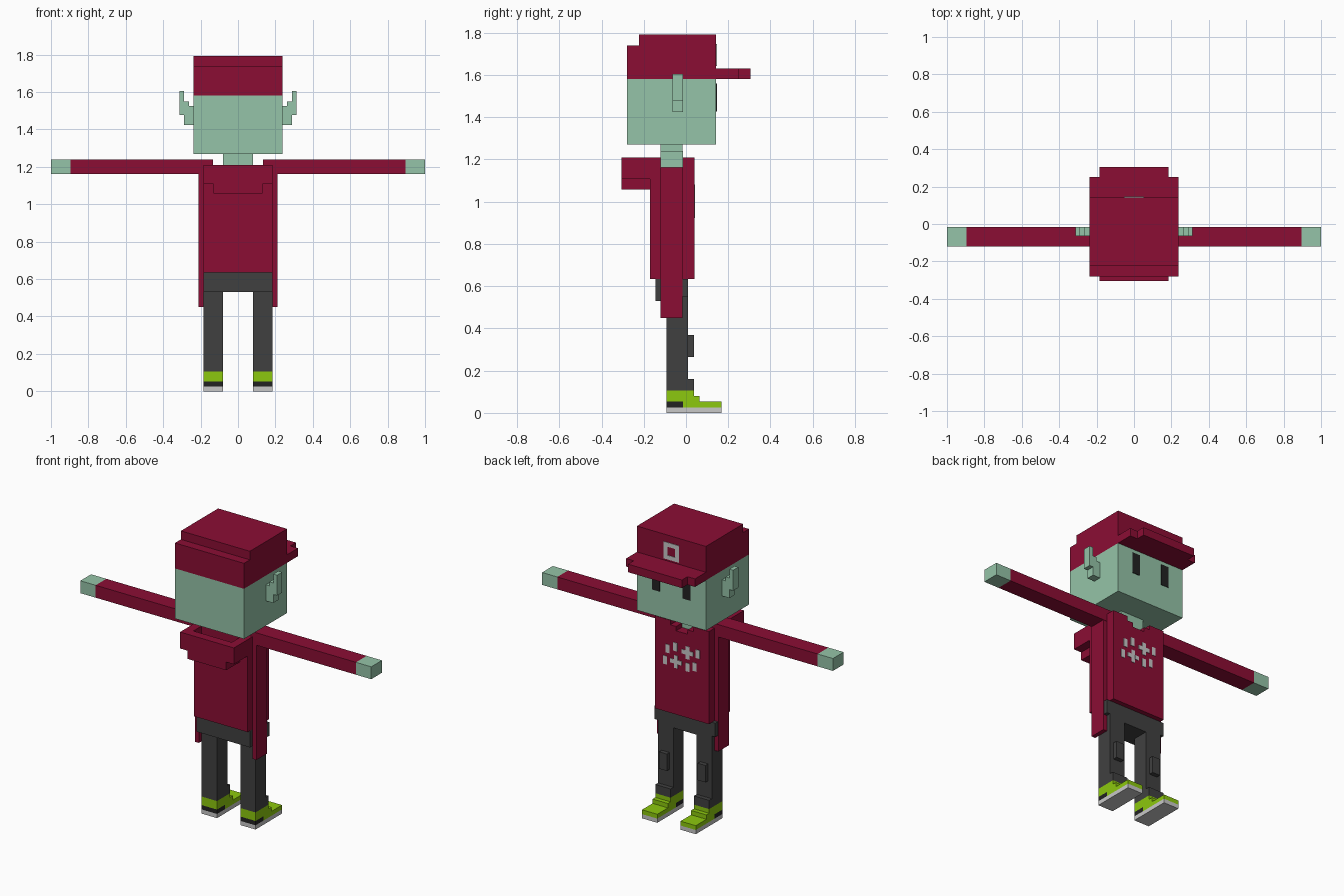
import bpy, bmesh


def srgb(h):
    out = []
    for i in (0, 2, 4):
        c = int(h[i:i + 2], 16) / 255
        out.append(c / 12.92 if c <= 0.04045 else ((c + 0.055) / 1.055) ** 2.4)
    return (*out, 1)


def material(name, h):
    m = bpy.data.materials.new(name)
    m.diffuse_color = srgb(h)
    return m


RED = material("maroon cloth", "8B0D34")
SKIN = material("pale green skin", "95C4A8")
GREY = material("charcoal trousers", "404040")
LIME = material("lime shoe", "8CC80E")
PALE = material("pale grey", "C8C8C8")
BLACK = material("near black", "222222")


def part(name, mat, *boxes, mirror=False):
    """One object from boxes (x0, x1, y0, y1, z0, z1), optionally mirrored in x."""
    boxes = list(boxes)
    if mirror:
        boxes += [(-b[1], -b[0], *b[2:]) for b in boxes]
    bm = bmesh.new()
    for x0, x1, y0, y1, z0, z1 in boxes:
        vs = bmesh.ops.create_cube(bm, size=1)["verts"]
        for v in vs:
            v.co = (x0 if v.co.x < 0 else x1,
                    y0 if v.co.y < 0 else y1,
                    z0 if v.co.z < 0 else z1)
    me = bpy.data.meshes.new(name)
    bm.to_mesh(me)
    bm.free()
    me.materials.append(mat)
    ob = bpy.data.objects.new(name, me)
    bpy.context.collection.objects.link(ob)
    return ob


# Head, ears and neck
HX = 0.237
part("head", SKIN, (-HX, HX, -0.28, 0.143, 1.27, 1.582))
part("ears", SKIN,
     (HX, 0.262, -0.065, -0.015, 1.425, 1.525),
     (0.262, 0.288, -0.065, -0.015, 1.425, 1.55),
     (0.288, 0.314, -0.065, -0.015, 1.478, 1.605), mirror=True)
part("neck", SKIN, (-0.08, 0.08, -0.12, -0.017, 1.1, 1.27))
part("eyes", BLACK, (0.079, 0.132, 0.143, 0.146, 1.428, 1.56), mirror=True)

# Cap with stepped back and brim
part("cap", RED,
     (-HX, HX, -0.28, 0.143, 1.582, 1.74),
     (-HX, HX, -0.222, 0.143, 1.74, 1.793))
part("brim", RED,
     (-HX, HX, 0.143, 0.25, 1.582, 1.632),
     (-0.185, 0.185, 0.25, 0.305, 1.582, 1.632))
part("cap_patch", PALE,
     (-0.053, 0.053, 0.143, 0.146, 1.722, 1.748),
     (-0.053, 0.053, 0.143, 0.146, 1.643, 1.669),
     (-0.053, -0.026, 0.143, 0.146, 1.669, 1.722),
     (0.026, 0.053, 0.143, 0.146, 1.669, 1.722))

# Torso with stepped neckline
part("torso", RED,
     (-0.185, 0.185, -0.17, 0.04, 0.635, 1.13),
     (-0.185, -0.08, -0.17, 0.04, 1.13, 1.21),
     (0.08, 0.185, -0.17, 0.04, 1.13, 1.21),
     (-0.08, 0.08, -0.17, -0.12, 1.13, 1.21),
     (-0.08, -0.04, -0.017, 0.04, 1.13, 1.182),
     (0.04, 0.08, -0.017, 0.04, 1.13, 1.182),
     (-0.04, 0.04, -0.017, 0.04, 1.13, 1.155))

# Open hood hanging behind the shoulders
part("hood", RED,
     (-0.132, 0.132, -0.305, -0.17, 1.057, 1.11),
     (-0.132, 0.132, -0.305, -0.25, 1.11, 1.21),
     (-0.185, -0.132, -0.305, -0.17, 1.108, 1.21),
     (0.132, 0.185, -0.305, -0.17, 1.108, 1.21))

# Long side panels, sleeves and hands
part("side_panels", RED, (0.185, 0.211, -0.12, -0.017, 0.45, 1.163), mirror=True)
part("sleeves", RED, (0.135, 0.895, -0.12, -0.015, 1.163, 1.24), mirror=True)
part("hands", SKIN, (0.895, 1.0, -0.12, -0.015, 1.163, 1.24), mirror=True)


# Chest pattern: two crosses and small dashes
def plate(x, z, w, h):
    return (x - w / 2, x + w / 2, 0.04, 0.043, z - h / 2, z + h / 2)


marks = []
for x, z in ((-0.04, 1.04), (0.04, 0.963)):
    marks += [plate(x, z, 0.026, 0.079),
              plate(x - 0.0264, z, 0.0264, 0.026),
              plate(x + 0.0264, z, 0.0264, 0.026)]
for x, z in ((0.045, 1.055), (0.098, 1.03), (-0.11, 1.05),
             (0.115, 0.955), (-0.04, 0.95), (-0.088, 0.965)):
    marks.append(plate(x, z, 0.026, 0.052))
part("chest_pattern", PALE, *marks)

# Trousers, pockets, knee pads and cuffs
part("hips", GREY, (-0.185, 0.185, -0.145, 0.01, 0.53, 0.635))
part("pockets", GREY, (0.185, 0.208, -0.017, 0.01, 0.55, 0.635), mirror=True)
part("legs", GREY, (0.08, 0.185, -0.092, 0.01, 0.106, 0.53), mirror=True)
part("knee_pads", GREY, (0.106, 0.159, 0.01, 0.037, 0.265, 0.37), mirror=True)
part("cuffs", GREY, (0.08, 0.185, 0.01, 0.037, 0.106, 0.16), mirror=True)

# Shoes with pale soles and dark heels
part("soles", PALE, (0.08, 0.185, -0.092, 0.168, 0, 0.026), mirror=True)
part("heels", BLACK, (0.08, 0.185, -0.092, -0.015, 0.026, 0.053), mirror=True)
part("shoes", LIME,
     (0.08, 0.185, -0.015, 0.168, 0.026, 0.053),
     (0.08, 0.185, -0.092, 0.064, 0.053, 0.08),
     (0.08, 0.185, -0.092, 0.037, 0.08, 0.106), mirror=True)
